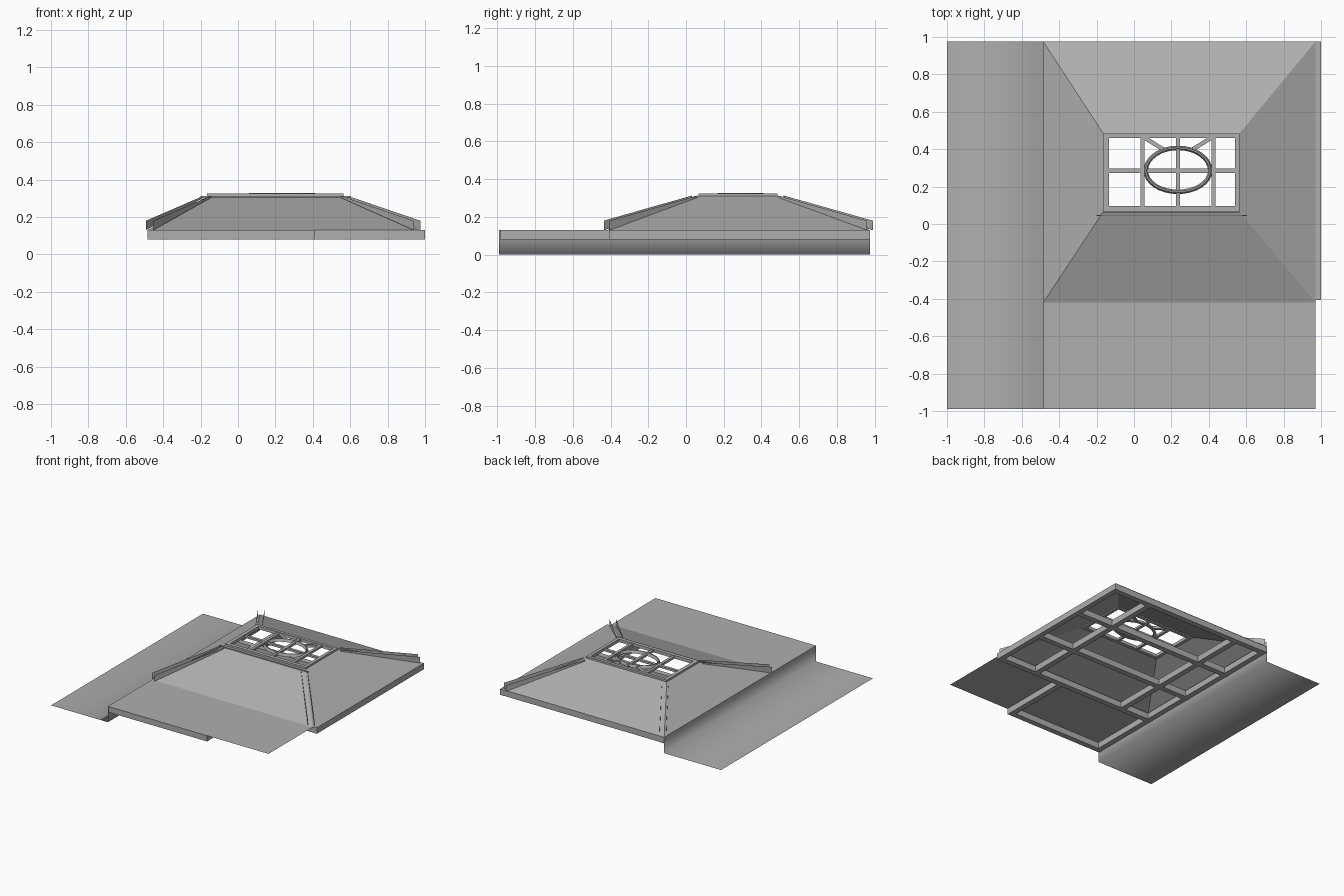
import bpy, bmesh, math
from mathutils import Vector

if "Cube" in bpy.data.objects:
    bpy.data.objects.remove(bpy.data.objects["Cube"])

grey = bpy.data.materials.new("mid_grey")
grey.diffuse_color = (0.43, 0.43, 0.43, 1)
grey.use_nodes = True
grey.node_tree.nodes["Principled BSDF"].inputs["Base Color"].default_value = grey.diffuse_color

def mesh(name, verts, faces):
    me = bpy.data.meshes.new(name)
    me.from_pydata([tuple(v) for v in verts], [], faces)
    me.update()
    me.materials.append(grey)
    ob = bpy.data.objects.new(name, me)
    bpy.context.collection.objects.link(ob)
    return ob

def prism(name, pts, z0, z1):
    # upright block over a counter-clockwise plan outline
    n = len(pts)
    v = [(p[0], p[1], z) for z in (z0, z1) for p in pts]
    f = [tuple(reversed(range(n))), tuple(range(n, 2 * n))]
    f += [(i, (i + 1) % n, (i + 1) % n + n, i + n) for i in range(n)]
    return mesh(name, v, f)

def box(name, x0, x1, y0, y1, z0, z1):
    return prism(name, [(x0, y0), (x1, y0), (x1, y1), (x0, y1)], z0, z1)

def bar(name, a, b, w, z0, z1):
    # straight bar between two plan points
    a, b = Vector(a), Vector(b)
    d = (b - a).normalized()
    n = Vector((-d.y, d.x)) * w / 2
    return prism(name, [a - n, b - n, b + n, a + n], z0, z1)

X0, X1, Y0, Y1, YR = -0.485, 0.97, -0.99, 0.975, -0.42
ZB, ZD = 0.08, 0.13

# lower ground sheet with the step wall up to the deck
prof = [(-1, 0), (X0, 0), (X0, ZD)]
sv = [(x, y, z) for y in (Y0, Y1) for x, z in prof]
sheet = mesh("lower_sheet_and_step", sv, [(0, 1, 4, 3), (1, 2, 5, 4)])
for p in sheet.data.polygons:
    p.use_smooth = True

# deck in front of the roof
mesh("deck", [(X0, Y0, ZD), (X1, Y0, ZD), (X1, YR, ZD), (X0, YR, ZD)], [(0, 1, 2, 3)])

# beams under deck and roof
W, ZT = 0.045, ZD - 0.0005
for i, y in enumerate((-0.385, 0.055, 0.51, 0.95)):
    box(f"cross_beam_{i}", X0, 1.0, y - W / 2, y + W / 2, ZB, ZT)
box("front_beam", X0, 0.41, Y0 + 0.005, Y0 + 0.05, ZB, ZT)
box("left_beam", X0 + 0.002, X0 + W, Y0 + 0.01, Y1, ZB, ZT)
box("deck_joist", 0.365, 0.41, Y0 + 0.01, -0.385, ZB, ZT)
box("right_beam", 0.958, 1.0, -0.405, Y1, ZB, ZT)
for i, x in enumerate((-0.2, 0.64)):
    box(f"roof_joist_{i}", x - W / 2, x + W / 2, -0.385, 0.95, ZB, ZT)

# hipped roof, open at the top
base = [Vector(p) for p in ((X0, YR, ZD), (X1, YR, ZD), (X1, Y1, ZD), (X0, Y1, ZD))]
top = [Vector(p) for p in ((-0.165, 0.065, 0.31), (0.565, 0.065, 0.31),
                           (0.565, 0.485, 0.31), (-0.165, 0.485, 0.31))]
mesh("hip_roof", base + top, [(i, (i + 1) % 4, (i + 1) % 4 + 4, i + 4) for i in range(4)])

# pair of thin upright fins along each hip
for i in range(4):
    b, t = base[i], base[i].lerp(top[i], 0.96)
    d = t - b
    n = Vector((-d.y, d.x, 0)).normalized() * 0.024
    inset = Vector((math.copysign(0.013, d.x), 0, 0))
    for j, s in enumerate((-1, 1)):
        o = n * s + inset
        mesh(f"hip_fin_{i}_{j}", [b + o, t + o, t + o + Vector((0, 0, 0.01)),
                                  b + o + Vector((0, 0, 0.05))], [(0, 1, 2, 3)])

# thin lip at the front of the skylight
box("skylight_lip", -0.2, 0.605, 0.042, 0.049, 0.304, 0.312)

# skylight frame
fx0, fx1, fy0, fy1, z0, z1 = -0.165, 0.565, 0.067, 0.485, 0.30, 0.325
box("frame_front", fx0, fx1, fy0, fy0 + 0.03, z0, z1)
box("frame_back", fx0, fx1, fy1 - 0.024, fy1, z0, z1)
box("frame_left", fx0, fx0 + 0.03, fy0 + 0.03, fy1 - 0.024, z0, z1)
box("frame_right", fx1 - 0.026, fx1, fy0 + 0.03, fy1 - 0.024, z0, z1)

# glazing bars
cx, cy = 0.235, 0.285
for i, x in enumerate((0.045, cx, 0.425)):
    box(f"glazing_bar_{i}", x - 0.011, x + 0.011, fy0 + 0.03, fy1 - 0.024, 0.302, 0.32)
box("glazing_cross_bar", fx0 + 0.03, fx1 - 0.026, cy - 0.011, cy + 0.011, 0.303, 0.319)
for i, s in enumerate((-1, 1)):
    bar(f"diagonal_bar_{i}", (cx + s * 0.18, 0.462), (cx + s * 0.08, 0.4), 0.022, 0.302, 0.32)

# egg shaped ring with a ridged section
N = 32
section = [(-0.012, 0.305), (0.012, 0.305), (0.004, 0.327), (-0.004, 0.327)]
rv = []
for k in range(N):
    a = 2 * math.pi * k / N
    ry = 0.122 if math.sin(a) > 0 else 0.113
    for o, z in section:
        rv.append((cx + (0.172 + o) * math.cos(a), cy + (ry + o) * math.sin(a), z))
mesh("oval_ring", rv, [(k * 4 + j, ((k + 1) % N) * 4 + j, ((k + 1) % N) * 4 + (j + 1) % 4,
                        k * 4 + (j + 1) % 4) for k in range(N) for j in range(4)])
